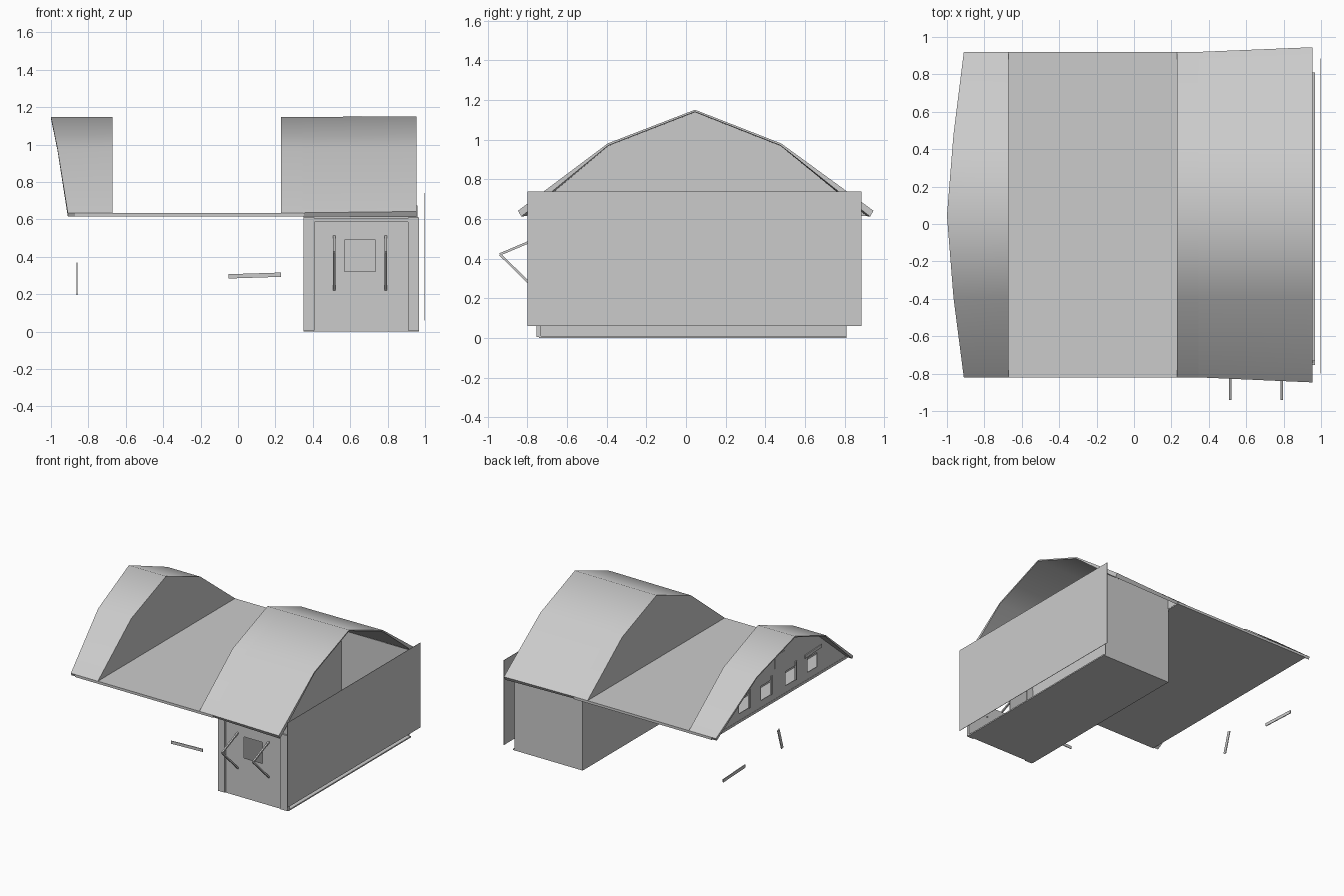
import bpy, bmesh, math
from mathutils import Vector

if "Cube" in bpy.data.objects:
    bpy.data.objects.remove(bpy.data.objects["Cube"])

grey = bpy.data.materials.new("plain grey")
grey.diffuse_color = (0.6, 0.6, 0.6, 1)
grey.use_nodes = True
grey.node_tree.nodes["Principled BSDF"].inputs["Base Color"].default_value = grey.diffuse_color


def make(name, verts, faces):
    me = bpy.data.meshes.new(name)
    me.from_pydata([tuple(v) for v in verts], [], faces)
    bm = bmesh.new()
    bm.from_mesh(me)
    bmesh.ops.recalc_face_normals(bm, faces=bm.faces)
    bm.to_mesh(me)
    bm.free()
    me.materials.append(grey)
    ob = bpy.data.objects.new(name, me)
    bpy.context.collection.objects.link(ob)
    return ob


def loft(name, left, right):
    """Closed solid between two matching outlines."""
    n = len(left)
    sides = [(i, (i + 1) % n, (i + 1) % n + n, i + n) for i in range(n)]
    caps = [tuple(range(n)), tuple(range(2 * n - 1, n - 1, -1))]
    return make(name, list(left) + list(right), sides + caps)


def box(name, x0, x1, y0, y1, z0, z1):
    ring = [(y0, z0), (y1, z0), (y1, z1), (y0, z1)]
    return loft(name, [(x0, y, z) for y, z in ring], [(x1, y, z) for y, z in ring])


def bar(name, a, b, wide, thick, side=(1, 0, 0)):
    """Flat bar from a to b; thick is measured along side."""
    a, b = Vector(a), Vector(b)
    u = Vector(side)
    v = (b - a).normalized().cross(u)
    ring = [u * i * thick / 2 + v * j * wide / 2 for i, j in ((-1, -1), (1, -1), (1, 1), (-1, 1))]
    return loft(name, [a + r for r in ring], [b + r for r in ring])


def cut(ob, boxes):
    """Cut box-shaped openings."""
    for b in boxes:
        c = box("opening_cutter", *b)
        c.hide_render = True
        m = ob.modifiers.new("opening", 'BOOLEAN')
        m.object, m.operation, m.solver = c, 'DIFFERENCE', 'EXACT'
        bpy.context.view_layer.objects.active = ob
        bpy.ops.object.modifier_apply(modifier=m.name)
        bpy.data.objects.remove(c)


# Roof profile as (y, z), front eave to back eave, and its underside
OUTER = [(-0.82, 0.635), (-0.395, 0.977), (0.045, 1.147), (0.48, 0.977), (0.92, 0.635)]
INNER = [(-0.81, 0.615), (-0.392, 0.968), (0.045, 1.138), (0.477, 0.968), (0.91, 0.615)]
WIDE = [(-0.847, 0.642), (-0.395, 0.981), (0.045, 1.151), (0.48, 0.981), (0.945, 0.642)]
WIDE_IN = [(-0.83, 0.612), (-0.392, 0.971), (0.045, 1.141), (0.477, 0.971), (0.928, 0.612)]


def arch(name, xl, xr, outer_l, inner_l, outer_r, inner_r):
    """Folded roof shell; xl gives the left edge at each profile point."""
    n = len(outer_l)

    def ring(xs, out, inn):
        o = [(x, *p) for x, p in zip(xs, out)]
        i = [(x, *p) for x, p in zip(xs, inn)]
        return o + i[::-1]
    a, b = ring(xl, outer_l, inner_l), ring([xr] * n, outer_r, inner_r)
    m = 2 * n
    faces = [(k, (k + 1) % m, (k + 1) % m + m, k + m) for k in range(m)]
    for k in range(n - 1):
        cap = (k, k + 1, m - 2 - k, m - 1 - k)
        faces += [cap, tuple(c + m for c in cap)]
    ob = make(name, a + b, faces)
    # soften the roof folds, keep the rims sharp
    bpy.ops.object.select_all(action='DESELECT')
    ob.select_set(True)
    bpy.context.view_layer.objects.active = ob
    bpy.ops.object.shade_smooth_by_angle(angle=math.radians(50))
    return ob


def gable(name, x0, x1, base):
    """Upright wall filling the roof profile."""
    prof = [(y, z - 0.003) for y, z in OUTER]
    ring = [(prof[0][0], base)] + prof + [(prof[-1][0], base)]
    return loft(name, [(x0, y, z) for y, z in ring], [(x1, y, z) for y, z in ring])


# Roof pieces and the flat deck between them
arch("left_roof", [-0.91, -0.965, -1.0, -0.965, -0.91], -0.67, OUTER, INNER, OUTER, INNER)
arch("right_roof_edge", [0.23] * 5, 0.345, OUTER, INNER, OUTER, INNER)
arch("right_roof", [0.345] * 5, 0.955, OUTER, INNER, WIDE, WIDE_IN)
box("flat_deck", -0.872, 0.35, -0.82, 0.92, 0.615, 0.635)
gable("left_roof_end", -0.674, -0.67, 0.62)
gable("right_roof_end", 0.23, 0.234, 0.62)
gable("inner_gable", 0.348, 0.352, 0.62)

# Left gable with four window openings, shutters and a lintel
end_wall = gable("left_gable_wall", -0.87, -0.864, 0.616)
windows = [0.51, 0.23, -0.08, -0.36]
cut(end_wall, [(-0.9, -0.8, y - 0.06, y + 0.06, 0.69, 0.805) for y in windows])
for y in windows[:3]:
    box("gable_shutter", -0.878, -0.868, y - 0.075, y - 0.06, 0.69, 0.84)
bar("gable_lintel", (-0.873, -0.47, 0.84), (-0.873, -0.26, 0.83), 0.025, 0.008)
box("gable_panel", -0.875, -0.868, 0.0, 0.12, 0.88, 0.98)

# Small house body under the right roof
box("floor", 0.35, 0.968, -0.74, 0.81, 0, 0.01)
box("left_wall", 0.35, 0.354, -0.74, 0.81, 0.005, 0.63)
box("back_wall", 0.35, 0.955, 0.806, 0.81, 0.005, 0.70)
front = box("front_wall", 0.352, 0.96, -0.74, -0.736, 0.005, 0.675)
cut(front, [(0.57, 0.735, -0.8, -0.7, 0.32, 0.49)])
for x in (0.35, 0.908):
    box("front_post", x, x + 0.06, -0.755, -0.73, 0.005, 0.61)
box("front_beam", 0.41, 0.908, -0.75, -0.735, 0.585, 0.605)

# Separate sheet standing off the right side
box("right_panel", 0.997, 1.0, -0.8, 0.885, 0.06, 0.74)

# Folding brackets on the front
for x in (0.515, 0.79):
    tip = (x, -0.938, 0.422)
    bar("bracket_upper", (x, -0.735, 0.508), tip, 0.012, 0.012)
    bar("bracket_lower", (x, -0.735, 0.222), tip, 0.012, 0.012)

# Loose trim pieces
bar("front_trim", (-0.05, -0.775, 0.295), (0.23, -0.775, 0.304), 0.023, 0.006, (0, 1, 0))
bar("side_trim_flat", (-0.861, 0.48, 0.235), (-0.861, 0.76, 0.222), 0.025, 0.006)
bar("side_trim_upright", (-0.861, 0.06, 0.365), (-0.861, 0.01, 0.20), 0.025, 0.006)
